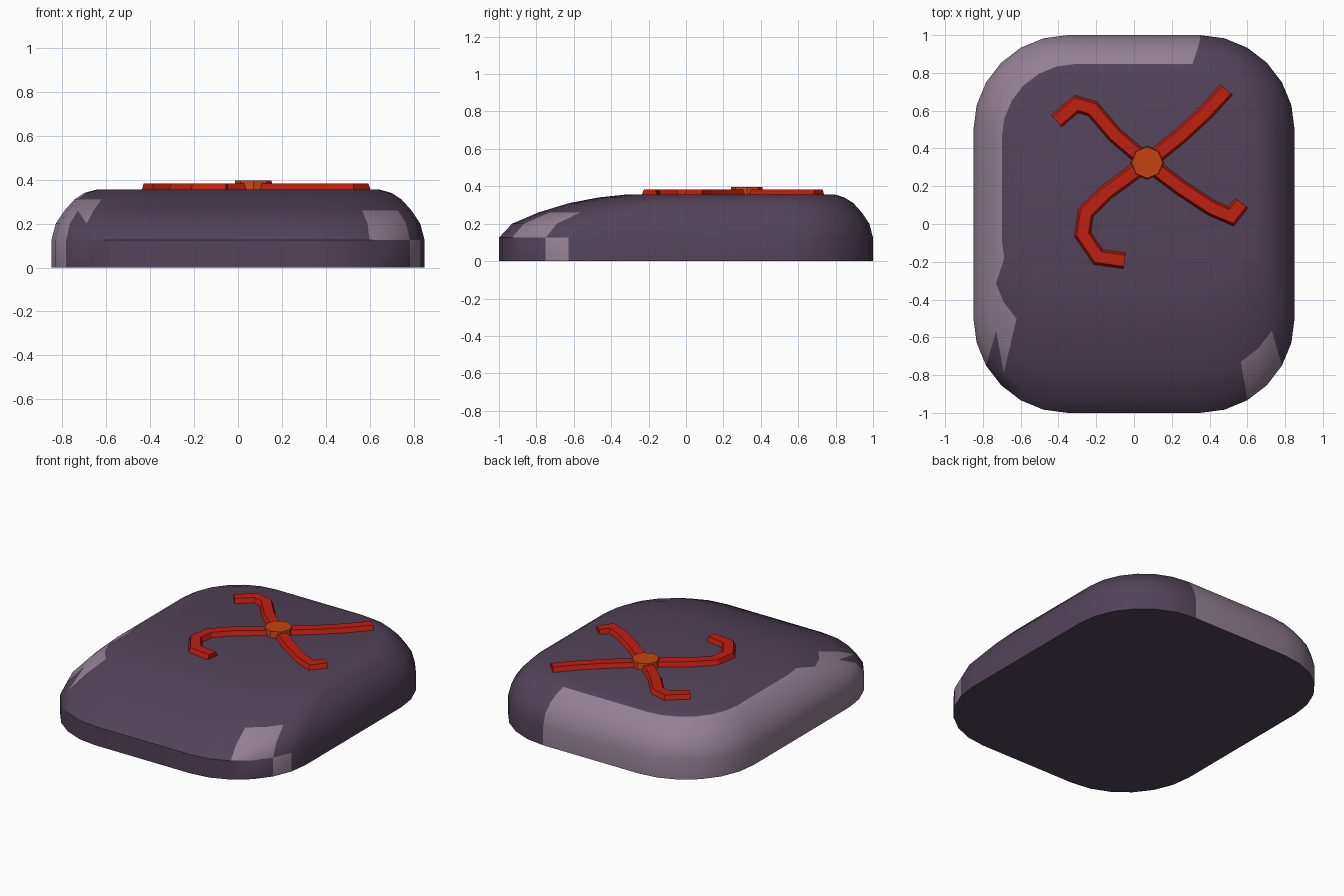
import bpy, bmesh, math
from mathutils import Vector

if "Cube" in bpy.data.objects:
    bpy.data.objects.remove(bpy.data.objects["Cube"])


def material(name, rgb):
    m = bpy.data.materials.new(name)
    m.diffuse_color = (*rgb, 1)
    m.use_nodes = True
    m.node_tree.nodes["Principled BSDF"].inputs["Base Color"].default_value = m.diffuse_color
    return m


DARK = material("dark_stone", (0.085, 0.056, 0.098))
PALE = material("worn_stone", (0.29, 0.215, 0.29))
RED = material("red_paint", (0.52, 0.013, 0.005))
ORANGE = material("orange_paint", (0.56, 0.055, 0.005))


def finish(bm, name, mats, angle):
    bmesh.ops.recalc_face_normals(bm, faces=bm.faces)
    me = bpy.data.meshes.new(name)
    bm.to_mesh(me)
    bm.free()
    ob = bpy.data.objects.new(name, me)
    bpy.context.collection.objects.link(ob)
    for m in mats:
        me.materials.append(m)
    bpy.ops.object.select_all(action='DESELECT')
    ob.select_set(True)
    bpy.context.view_layer.objects.active = ob
    if angle:
        bpy.ops.object.shade_smooth_by_angle(angle=math.radians(angle))
    return ob


# Body: rounded-rectangle rings (z, half width, front y, back y, corner radius)
SEG = 6
N = 4 * (SEG + 1)
RINGS = [(0, .85, -1, 1, .5), (.125, .85, -1, 1, .5), (.2, .83, -.93, .98, .48),
         (.26, .79, -.79, .94, .45), (.31, .745, -.625, .895, .42),
         (.34, .70, -.47, .847, .39), (.355, .645, -.33, .80, .34)]


def ring(bm, z, hx, yf, yb, r):
    verts = []
    for k, (cx, cy) in enumerate([(hx - r, yb - r), (r - hx, yb - r),
                                  (r - hx, yf + r), (hx - r, yf + r)]):
        for i in range(SEG + 1):
            a = math.pi / 2 * (k + i / SEG)
            verts.append(bm.verts.new((cx + r * math.cos(a), cy + r * math.sin(a), z)))
    return verts


def is_pale(band, j):
    # worn area: back, left side and patches on the front corners
    if SEG <= j <= 14:
        return band <= 4
    if j == 15:
        return band <= 3
    if j == 16:
        return band == 3
    if j in (23, 24):
        return band in (1, 2)
    return j == 25 and band == 0


bm = bmesh.new()
rings = [ring(bm, *r) for r in RINGS]
for b in range(len(rings) - 1):
    lo, hi = rings[b], rings[b + 1]
    for j in range(N):
        k = (j + 1) % N
        if (b, j) == (2, 16):  # half-worn face, split on its diagonal
            bm.faces.new((lo[j], lo[k], hi[j]))
            bm.faces.new((lo[k], hi[k], hi[j])).material_index = 1
            continue
        bm.faces.new((lo[j], lo[k], hi[k], hi[j])).material_index = int(is_pale(b, j))
bm.faces.new(rings[-1])
bm.faces.new(rings[0][::-1])
finish(bm, "stone_body", [DARK, PALE], 35)


# Raised red arms: trapezoid section swept along a mitred path
def arm(name, pts, wb=.046, wt=.03, z0=.345, z1=.384):
    pts = [Vector(p) for p in pts]
    bm = bmesh.new()
    prev = None
    for i, p in enumerate(pts):
        d0 = (p - pts[i - 1]).normalized() if i else (pts[1] - p).normalized()
        d1 = (pts[i + 1] - p).normalized() if i < len(pts) - 1 else d0
        d = (d0 + d1).normalized()
        n = Vector((-d.y, d.x)) / max(d.dot(d0), .5)
        sec = [bm.verts.new((*(p + n * w), z))
               for w, z in ((wb, z0), (wt, z1), (-wt, z1), (-wb, z0))]
        if prev:
            for a in range(4):
                c = (a + 1) % 4
                bm.faces.new((prev[a], prev[c], sec[c], sec[a]))
        else:
            bm.faces.new(sec)
        prev = sec
    bm.faces.new(prev[::-1])
    finish(bm, name, [RED], 0)


HUB = (.07, .325)
arm("back_right_arm", [HUB, (.25, .47), (.38, .59), (.49, .71)])
arm("back_left_arm", [HUB, (-.10, .47), (-.22, .61), (-.305, .635), (-.41, .545)])
arm("front_left_arm", [HUB, (-.15, .165), (-.255, .06), (-.272, -.055), (-.19, -.175), (-.05, -.195)])
arm("front_right_arm", [HUB, (.25, .19), (.41, .085), (.515, .04), (.57, .11)])

# Orange hub where the arms meet
bm = bmesh.new()
bmesh.ops.create_cone(bm, cap_ends=True, segments=8, radius1=.09, radius2=.083, depth=.05)
bmesh.ops.translate(bm, verts=bm.verts, vec=(*HUB, .371))
finish(bm, "centre_hub", [ORANGE], 0)
